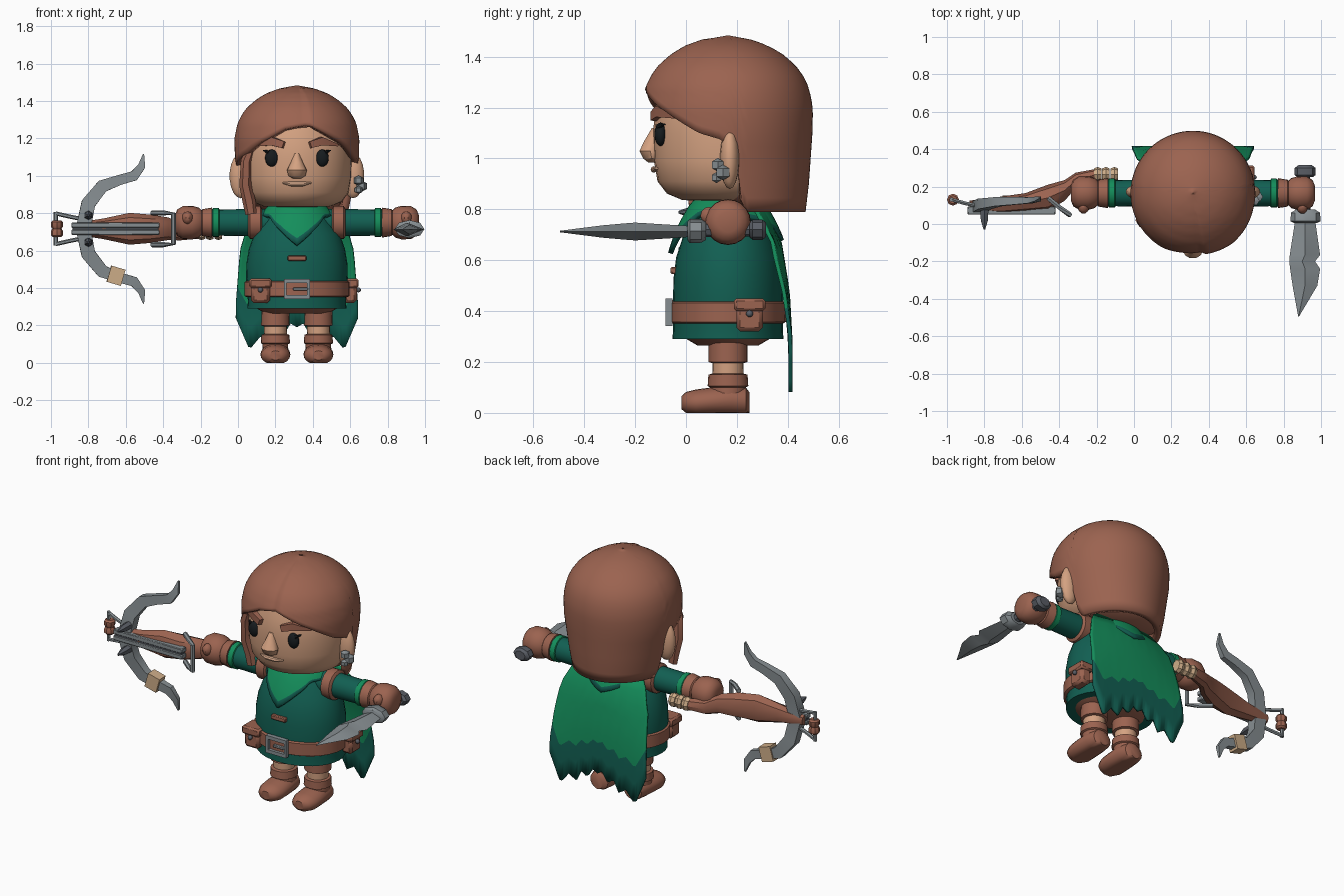
import bpy, bmesh, math
from mathutils import Vector

if "Cube" in bpy.data.objects:
    bpy.data.objects.remove(bpy.data.objects["Cube"])

C, D = 0.315, 0.165          # character axis in x and y


def colour(name, r, g, b):
    m = bpy.data.materials.new(name)
    m.diffuse_color = (r, g, b, 1)
    m.use_nodes = True
    m.node_tree.nodes["Principled BSDF"].inputs["Base Color"].default_value = m.diffuse_color
    return m


BROWN = colour("leather brown", 0.33, 0.125, 0.08)
SKIN = colour("skin", 0.66, 0.36, 0.22)
LIP = colour("lip", 0.78, 0.46, 0.30)
TEAL = colour("dark green", 0.006, 0.115, 0.085)
GREEN = colour("bright green", 0.007, 0.27, 0.105)
STEEL = colour("steel", 0.24, 0.27, 0.285)
DARK = colour("dark steel", 0.10, 0.11, 0.13)
BLACK = colour("eye black", 0.008, 0.011, 0.013)
CREAM = colour("cream wrap", 0.62, 0.42, 0.25)


def finish(name, verts, faces, *mats):
    me = bpy.data.meshes.new(name)
    me.from_pydata([tuple(v) for v in verts], [], faces)
    bm = bmesh.new()
    bm.from_mesh(me)
    bmesh.ops.recalc_face_normals(bm, faces=bm.faces)
    bm.to_mesh(me)
    bm.free()
    for m in mats:
        me.materials.append(m)
    ob = bpy.data.objects.new(name, me)
    bpy.context.collection.objects.link(ob)
    return ob


def skin_rings(name, rings, mat, closed=False):
    n, k = len(rings[0]), len(rings)
    faces = [(i * n + j, i * n + (j + 1) % n, (i + 1) % k * n + (j + 1) % n, (i + 1) % k * n + j)
             for i in range(k if closed else k - 1) for j in range(n)]
    if not closed:
        faces += [tuple(range(n)), tuple(range((k - 1) * n, k * n))]
    return finish(name, [p for r in rings for p in r], faces, mat)


def unit_ring(n, box):
    ph, s = (math.pi / 4, math.sqrt(2)) if box else (0, 1)
    return [(s * math.cos(ph + 2 * math.pi * i / n), s * math.sin(ph + 2 * math.pi * i / n)) for i in range(n)]


def loft(name, axis, stations, mat, n=20, box=False, floor=None):
    """stations: (along, centre1, centre2, radius1, radius2)"""
    rings = []
    for a, c1, c2, r1, r2 in stations:
        ring = []
        for u, v in unit_ring(n, box):
            p, q = c1 + u * r1, c2 + v * r2
            x, y, z = {'X': (a, p, q), 'Y': (p, a, q), 'Z': (p, q, a)}[axis]
            ring.append((x, y, z if floor is None else max(floor, z)))
        rings.append(ring)
    return skin_rings(name, rings, mat)


def tube(name, pts, radii, mat, n=8, box=False, closed=False):
    """sweep along points; radii: (in-plane, along y) per point or one pair"""
    pts = [Vector(p) for p in pts]
    if isinstance(radii, tuple):
        radii = [radii] * len(pts)
    rings, k = [], len(pts)
    for i, p in enumerate(pts):
        a = pts[i - 1] if closed or i else p
        b = pts[(i + 1) % k] if closed or i < k - 1 else p
        t = (b - a).normalized()
        up = Vector((0, 1, 0)) if abs(t.y) < 0.9 else Vector((1, 0, 0))
        s = up.cross(t).normalized()
        w = t.cross(s)
        rings.append([p + s * u * radii[i][0] + w * v * radii[i][1] for u, v in unit_ring(n, box)])
    return skin_rings(name, rings, mat, closed)


def ball(name, c, r, mat, n=16, k=9):
    st = [(c[2] - r[2] * math.cos(math.pi * i / k), c[0], c[1], r[0] * math.sin(math.pi * i / k) + 1e-4,
           r[1] * math.sin(math.pi * i / k) + 1e-4) for i in range(k + 1)]
    return loft(name, 'Z', st, mat, n)


def block(name, c, h, mat, bevel=0.01):
    ob = loft(name, 'Z', [(c[2] - h[2], c[0], c[1], h[0], h[1]), (c[2] + h[2], c[0], c[1], h[0], h[1])], mat, 4, True)
    b = ob.modifiers.new("bevel", 'BEVEL')
    b.width = bevel
    return ob


def sheet(name, fn, nu, nv, thick, mats, band=99, wrap=False):
    verts = [fn(i / nu, j / nv) for j in range(nv + 1) for i in range(nu + (not wrap))]
    w = nu if wrap else nu + 1
    faces = [(j * w + i, j * w + (i + 1) % w, (j + 1) * w + (i + 1) % w, (j + 1) * w + i)
             for j in range(nv) for i in range(nu)]
    ob = finish(name, verts, faces, *mats)
    for i, p in enumerate(ob.data.polygons):
        p.material_index = int(i // nu >= band)
    m = ob.modifiers.new("thickness", 'SOLIDIFY')
    m.thickness = thick
    return ob


def interp(x, table):
    for (a, va), (b, vb) in zip(table, table[1:]):
        if x <= b:
            return va + (vb - va) * max(0, (x - a) / (b - a))
    return table[-1][1]


# ---- head and face
loft("head", 'Z', [(z, C, D, r, r) for r, z in
     [(.08, .83), (.18, .837), (.24, .862), (.277, .91), (.291, .99), (.295, 1.1), (.285, 1.2), (.255, 1.28), (.1, 1.35)]], SKIN, 32)
loft("nose", 'Z', [(.985, C, -.13, .02, .02), (1.0, C, -.135, .045, .035), (1.03, C, -.14, .053, .045),
     (1.07, C, -.13, .033, .035), (1.12, C, -.115, .014, .02)], SKIN, 10)
tube("mouth", [(C - .075, -.115, .962), (C - .03, -.127, .957), (C + .03, -.127, .957), (C + .075, -.115, .962)],
     [(.004, .008), (.013, .012), (.013, .012), (.004, .008)], LIP)
for s, side in ((-1, "left"), (1, "right")):
    ball(side + "_eye", (C + s * .135, -.1, 1.095), (.035, .024, .046), BLACK)
    tube(side + "_eyelash", [(C + s * .15, -.11, 1.125), (C + s * .178, -.085, 1.135)], [(.012, .01), (.003, .006)], BLACK)
    tube(side + "_brow", [(C + s * x, y, z) for x, y, z in [(.07, -.127, 1.165), (.13, -.105, 1.185), (.215, -.04, 1.165)]],
         [(.018, .014), (.022, .016), (.006, .012)], BROWN, 4, True)
    ball(side + "_ear", (C + s * .30, .172, 1.0), (.06, .038, .12), SKIN)
for i, (x, y, z, r) in enumerate([(.645, .125, .975, .03), (.66, .145, .945, .034), (.645, .12, .925, .024)]):
    ball("earring_%d" % i, (x, y, z), (r, r, r * .9), STEEL, 6, 3)

# ---- hair: lower edge follows the angle around the head
EDGE = [(-180, .79), (-101, .79), (-95, 1.03), (-80, 1.07), (-55, 1.12), (-36, 1.18), (-12, 1.25), (11, 1.275),
        (42, 1.19), (70, 1.1), (85, 1.075), (95, 1.03), (101, .79), (180, .79)]
HAIR = [(.79, .305), (.9, .318), (1.1, .332), (1.2, .334), (1.28, .318), (1.33, .293), (1.367, .265), (1.41, .215), (1.443, .16), (1.468, .09), (1.484, .001)]


def hair(u, v):
    deg = u * 360 - 180
    low = interp(deg, EDGE)
    t = (1 - v) ** 2 if v < .35 else None
    z = 1.484 - (1.484 - low) * (v ** 1.6)
    r = interp(z, HAIR)
    if 11 <= deg < 75 and z < 1.472:                 # parting step
        r += .014 * (75 - deg) / 64
    taper = 1 - .10 * max(0, (1.1 - z) / .31)
    a = math.radians(deg)
    return (C + r * taper * math.sin(a), D - r * math.cos(a), z)


h = sheet("hair", hair, 90, 20, .04, [BROWN], wrap=True)
h.modifiers["thickness"].offset = -1
ball("hair_nape", (C, .28, .87), (.25, .17, .085), BROWN)
tube("hair_side_lock", [(.075, .0, 1.16), (.045, .01, 1.08), (.04, .02, .95), (.06, .03, .86), (.07, .03, .795)],
     [(.02, .02), (.03, .03), (.033, .03), (.035, .025), (.03, .02)], BROWN, 6)

# ---- torso, belt and collar
loft("tunic", 'Z', [(z, C, D, a, b) for z, a, b in
     [(.29, .265, .218), (.33, .262, .216), (.45, .272, .216), (.53, .27, .214), (.61, .257, .204), (.69, .228, .178), (.76, .18, .145), (.83, .12, .12)]], TEAL, 32)
loft("trousers", 'Z', [(.265, C, D, .17, .12), (.30, C, D, .23, .18)], BROWN, 24)
loft("belt", 'Z', [(z, C, D, a, a - .053) for z, a in [(.352, .27), (.358, .281), (.432, .281), (.438, .27)]], BROWN, 32)
tube("buckle", [(C + x, -.067, .395 + z) for x, z in [(-.062, -.043), (.062, -.043), (.062, .043), (-.062, .043)]],
     (.013, .013), STEEL, 4, True, True)
block("buckle_pin", (C + .02, -.072, .395), (.04, .009, .008), STEEL, .003)
block("chest_toggle", (C, -.047, .56), (.05, .014, .014), BROWN, .005)
for name, x, y, hx, hy, dx, dy in [("front_pouch", .12, .0, .05, .045, 0, -1), ("side_pouch", .60, .25, .035, .052, 1, 0)]:
    block(name, (x, y, .375), (hx, hy, .055), BROWN, .015)
    block(name + "_flap", (x, y, .425), (hx + .01, hy + .01, .025), BROWN, .01)
    ball(name + "_stud", (x + dx * (hx + .008), y + dy * (hy + .008), .39), (.014, .014, .014), DARK, 8, 5)

COWL = [(0, .63), (22, .71), (48, .785), (90, .79), (130, .76), (180, .68)]


def cowl(u, v):
    deg = u * 360 - 180
    low = interp(abs(deg), COWL)
    z = .85 - (.85 - low) * v
    r = interp(z, [(.63, .248), (.70, .225), (.76, .195), (.81, .165), (.85, .13)])
    a = math.radians(deg)
    return (C + r * 1.1 * math.sin(a), D - r * .95 * math.cos(a), z)


sheet("cowl", cowl, 48, 6, .02, [GREEN, TEAL], 5, True)

# ---- cape with a ragged hem
HEM = [(0, .19), (.1, .21), (.22, .15), (.34, .18), (.45, .11), (.6, .14), (.78, .07), (1, .24)]


def cape(u, v):
    s = 2 * u - 1
    low = interp(abs(s), HEM)
    v = v * .93 if v <= .76 else .707 + (v - .76) / .24 * .293
    z = .81 - (.81 - low) * v
    half = interp(z, [(.07, .325), (.3, .328), (.6, .305), (.72, .27), (.82, .2)])
    y = interp(z, [(.07, .418), (.3, .418), (.48, .408), (.68, .375), (.82, .30)])
    return (C + half * s, y - .03 * s * s * min(1, max(0, z - .3) * 3), z)


sheet("cape", cape, 40, 8, .015, [GREEN, TEAL], 6)

# ---- arms and legs
for s, side in ((-1, "left"), (1, "right")):
    def limb(name, mat, *st):
        loft(side + name, 'X', [(C + s * x, D, .75, r, r) for x, r in st], mat)
    limb("_shoulder_cap", BROWN, (.185, .07), (.195, .088), (.25, .088), (.262, .07))
    limb("_sleeve", TEAL, (.1, .075), (.41, .07), (.455, .072))
    limb("_sleeve_band", GREEN, (.415, .072), (.418, .077), (.448, .077), (.452, .072))
    limb("_glove_cuff", BROWN, (.452, .06), (.455, .08), (.505, .072), (.515, .06))
    limb("_fist", BROWN, (.505, .06), (.525, .08), (.56, .09), (.61, .088), (.64, .07), (.652, .04))
    ball(side + "_thumb", (C + s * .585, .09, .775), (.03, .035, .035), BROWN, 10, 6)
    x = C + s * .115
    loft(side + "_leg", 'Z', [(.12, x, D, .06, .06), (.22, x, D, .062, .062)], SKIN)
    loft(side + "_trouser_leg", 'Z', [(.195, x, D, .06, .06), (.2, x, D, .076, .076), (.3, x, D, .074, .076)], BROWN)
    loft(side + "_boot_shaft", 'Z', [(.03, x, D, .07, .072), (.1, x, D, .068, .07), (.105, x, D, .078, .08), (.15, x, D, .075, .077), (.155, x, D, .06, .06)], BROWN)
    loft(side + "_boot_foot", 'Y', [(-.018, x, .04, .03, .025), (.0, x, .04, .06, .042), (.04, x, .04, .078, .052),
         (.1, x, .045, .08, .055), (.18, x, .05, .076, .06), (.235, x, .045, .06, .055), (.25, x, .04, .035, .04)], BROWN, floor=0)

# ---- dagger
loft("dagger_grip", 'Y', [(.05, .915, .72, .03, .03), (.27, .915, .72, .026, .026)], DARK, 8)
loft("dagger_pommel", 'Y', [(.25, .915, .72, .04, .03), (.262, .915, .72, .056, .04), (.30, .915, .72, .056, .04), (.315, .915, .72, .035, .028)], DARK, 8)
loft("dagger_guard", 'Y', [(.005, .917, .715, .06, .035), (.015, .917, .715, .08, .048), (.06, .917, .715, .078, .046), (.078, .917, .715, .05, .035)], STEEL, 8)
loft("dagger_blade", 'Y', [(y, (a + b) / 2, .713, (b - a) / 2, t) for y, a, b, t in
     [(.01, .86, .97, .022), (-.165, .833, .995, .033), (-.2, .83, .968, .035), (-.24, .835, .995, .032), (-.33, .848, .98, .024), (-.495, .878, .882, .003)]], STEEL, 4)

# ---- crossbow
Z = .717
loft("crossbow_stock", 'X', [(-.2, .265, .70, .03, .035), (-.31, .235, .70, .04, .045), (-.37, .18, Z, .055, .06), (-.46, .14, Z, .07, .075),
     (-.58, .115, Z, .05, .085), (-.72, .10, Z, .045, .055), (-.88, .10, Z, .025, .03)], BROWN, 8)
for i in range(3):
    x = -.105 - i * .045
    loft("grip_wrap_%d" % i, 'X', [(x - .02, .265, .70, .032, .036), (x, .265, .70, .04, .044), (x + .02, .265, .70, .032, .036)], CREAM, 8)
for s in (-1, 1):
    block("crossbow_rail", (-.655, .072, Z + s * .019), (.235, .022, .014), STEEL, .004)
    tube("bow_spike", [(-.80, .08, Z + s * .072), (-.80, .02, Z + s * .072), (-.80, -.03, Z + s * .072)], [(.025, .025), (.022, .022), (.005, .005)], DARK, 6)
    tube("stirrup_arm", [(-.85, .10, Z + s * .055), (-.90, .11, Z + s * .065), (-.975, .13, Z + s * .082)], (.011, .011), STEEL, 6)
block("rail_groove", (-.655, .074, Z), (.23, .018, .008), DARK, .002)
tube("bow_limbs", [(x, .09 + abs(dz) * .13, Z + dz) for x, dz in
     [(-.505, -.40), (-.515, -.335), (-.555, -.283), (-.63, -.262), (-.725, -.228), (-.80, -.135), (-.828, 0),
      (-.80, .135), (-.725, .228), (-.63, .262), (-.555, .283), (-.515, .335), (-.505, .40)]],
     [(.003, .006), (.02, .012), (.027, .016), (.027, .02), (.034, .024), (.038, .028), (.04, .03),
      (.038, .028), (.034, .024), (.027, .02), (.027, .016), (.02, .012), (.003, .006)], STEEL, 4, True)
tube("bow_wrap", [(-.615, .123, Z - .262), (-.69, .12, Z - .24)], (.045, .032), CREAM, 4, True)
tube("stirrup_bar", [(-.975, .13, Z - .09), (-.975, .13, Z + .09)], (.012, .012), STEEL, 6)
loft("stirrup_grip", 'Z', [(Z + dz, -.968, .13, r, r) for dz, r in [(-.045, .022), (-.035, .032), (-.012, .032), (0, .025), (.012, .032), (.035, .032), (.045, .022)]], BROWN, 8)
tube("cocking_lever", [(-.46, .14, Z + .085), (-.40, .09, Z + .085), (-.345, .05, Z + .08), (-.345, .05, Z - .08), (-.40, .09, Z - .085), (-.46, .14, Z - .085)], (.014, .014), STEEL, 6)

# ---- shading
for ob in bpy.data.objects:
    bpy.ops.object.select_all(action='DESELECT')
    ob.select_set(True)
    bpy.context.view_layer.objects.active = ob
    bpy.ops.object.shade_smooth_by_angle(angle=math.radians(38))
